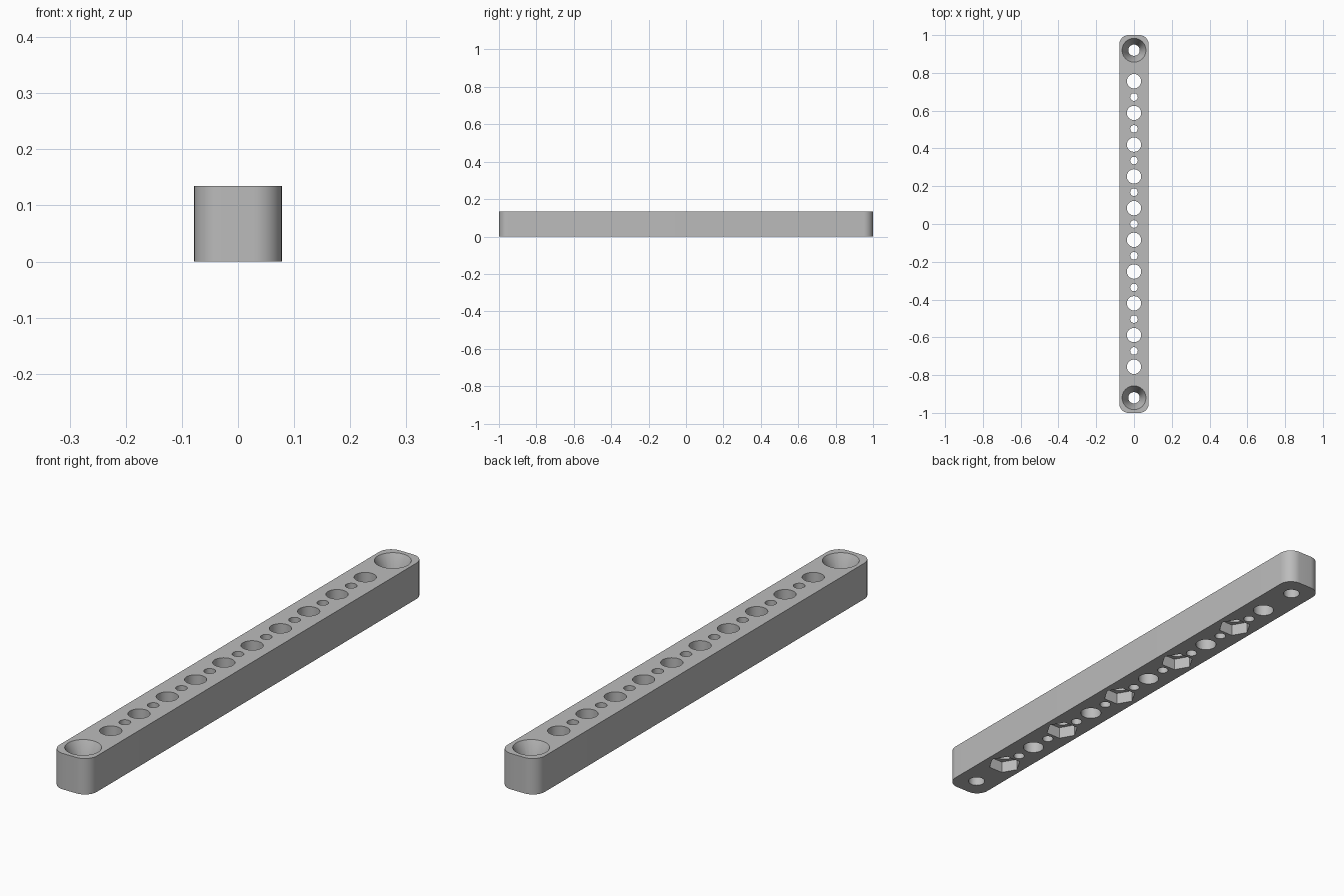
import bpy, bmesh, math
from mathutils import Matrix

if "Cube" in bpy.data.objects:
    bpy.data.objects.remove(bpy.data.objects["Cube"], do_unlink=True)

WIDTH, LENGTH, HEIGHT, CORNER = 0.156, 2.0, 0.135, 0.05
PITCH = 0.168
END_Y = 0.92

grey = bpy.data.materials.new("plain_grey")
grey.use_nodes = True
grey.diffuse_color = (0.5, 0.5, 0.5, 1)
grey.node_tree.nodes["Principled BSDF"].inputs["Base Color"].default_value = (0.5, 0.5, 0.5, 1)


def finish(name, bm):
    mesh = bpy.data.meshes.new(name)
    bmesh.ops.recalc_face_normals(bm, faces=bm.faces)
    bm.to_mesh(mesh)
    bm.free()
    mesh.materials.append(grey)
    obj = bpy.data.objects.new(name, mesh)
    bpy.context.collection.objects.link(obj)
    return obj


def add_cone(bm, y, z0, z1, r0, r1, sides):
    bmesh.ops.create_cone(bm, cap_ends=True, segments=sides, radius1=r0, radius2=r1,
                          depth=z1 - z0, matrix=Matrix.Translation((0, y, (z0 + z1) / 2)))


# Bar with rounded vertical corners
bm = bmesh.new()
outline = []
for quarter, (sx, sy) in enumerate([(1, 1), (-1, 1), (-1, -1), (1, -1)]):
    for step in range(13):
        a = math.pi / 2 * (quarter + step / 12)
        outline.append(bm.verts.new((sx * (WIDTH / 2 - CORNER) + CORNER * math.cos(a),
                                     sy * (LENGTH / 2 - CORNER) + CORNER * math.sin(a), 0)))
base = bm.faces.new(outline)
top = bmesh.ops.extrude_face_region(bm, geom=[base])["geom"]
bmesh.ops.translate(bm, vec=(0, 0, HEIGHT),
                    verts=[v for v in top if isinstance(v, bmesh.types.BMVert)])
bar = finish("mounting_bar", bm)

# Through holes: large, small and end screw holes
large_ys = [(i - 4.5) * PITCH for i in range(10)]
holes = bmesh.new()
for y in large_ys:
    add_cone(holes, y, -0.1, 0.3, 0.038, 0.038, 48)
for i in range(-4, 5):
    add_cone(holes, i * PITCH, -0.1, 0.3, 0.02, 0.02, 32)
for y in (-END_Y, END_Y):
    add_cone(holes, y, -0.1, 0.3, 0.03, 0.03, 48)

# Hexagonal nut pockets under every second large hole
pockets = bmesh.new()
for y in large_ys[::2]:
    add_cone(pockets, y, -0.1, 0.045, 0.06, 0.06, 6)
bmesh.ops.rotate(pockets, verts=pockets.verts, matrix=Matrix.Identity(3))
for v in pockets.verts:
    # Turn each hexagon so its points face the long sides
    y0 = min(large_ys[::2], key=lambda y: abs(y - v.co.y))
    x, y = v.co.x, v.co.y - y0
    v.co.x, v.co.y = y, y0 + x

# Countersinks at both ends
sinks = bmesh.new()
slope = (0.063 - 0.03) / 0.07
for y in (-END_Y, END_Y):
    add_cone(sinks, y, HEIGHT - 0.08, HEIGHT + 0.02,
             0.063 - 0.08 * slope, 0.063 + 0.02 * slope, 48)

cutters = [finish("hole_cutter", holes), finish("pocket_cutter", pockets),
           finish("countersink_cutter", sinks)]
for cutter in cutters:
    cutter.hide_render = True
    mod = bar.modifiers.new(cutter.name, 'BOOLEAN')
    mod.operation, mod.solver, mod.object = 'DIFFERENCE', 'EXACT', cutter

bpy.ops.object.select_all(action='DESELECT')
bpy.context.view_layer.objects.active = bar
bar.select_set(True)
for mod in list(bar.modifiers):
    bpy.ops.object.modifier_apply(modifier=mod.name)
for cutter in cutters:
    bpy.data.objects.remove(cutter, do_unlink=True)
bpy.ops.object.shade_smooth_by_angle(angle=math.radians(30))
